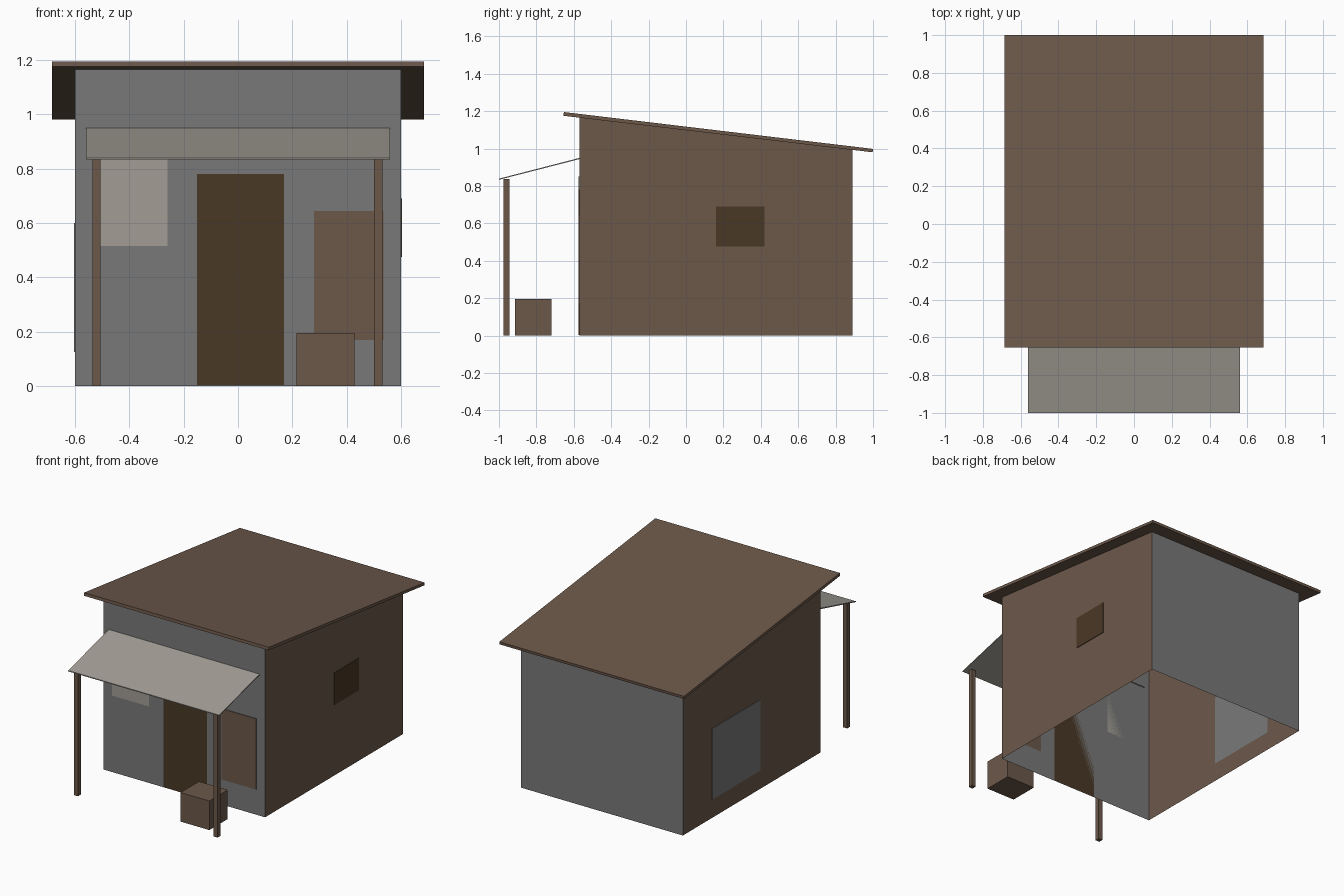
import bpy

if "Cube" in bpy.data.objects:
    bpy.data.objects.remove(bpy.data.objects["Cube"])


def linear(c):
    c /= 255
    return c / 12.92 if c <= 0.04045 else ((c + 0.055) / 1.055) ** 2.4


def material(name, rgb):
    m = bpy.data.materials.new(name)
    m.diffuse_color = (*[linear(c) for c in rgb], 1)
    m.use_nodes = True
    m.node_tree.nodes["Principled BSDF"].inputs["Base Color"].default_value = m.diffuse_color
    return m


BROWN = material("wood_brown", (108, 88, 74))
GREY = material("plaster_grey", (121, 121, 121))
DARK = material("dark_brown", (74, 56, 38))
PALE = material("pale_canvas", (162, 158, 149))


def make(name, verts, faces, mats, indices=None):
    me = bpy.data.meshes.new(name)
    me.from_pydata(verts, [], faces)
    for m in mats:
        me.materials.append(m)
    for p, i in zip(me.polygons, indices or []):
        p.material_index = i
    ob = bpy.data.objects.new(name, me)
    bpy.context.collection.objects.link(ob)
    return ob


def prism(name, x0, x1, profile, mat):
    """Extrude a (y, z) profile, counter-clockwise seen from +x, along x."""
    n = len(profile)
    verts = [(x, y, z) for x in (x0, x1) for y, z in profile]
    faces = [tuple(reversed(range(n))), tuple(range(n, 2 * n))]
    faces += [(i, (i + 1) % n, n + (i + 1) % n, n + i) for i in range(n)]
    return make(name, verts, faces, [mat])


def box(name, x, y, z, mat):
    profile = [(y[0], z[0]), (y[1], z[0]), (y[1], z[1]), (y[0], z[1])]
    return prism(name, x[0], x[1], profile, mat)


# Wall shell, open below: grey front and back, brown sides
W, F, B = 0.6, -0.57, 0.89
corners = [(-W, F, 1.167), (W, F, 1.167), (W, B, 0.994), (-W, B, 0.994)]
verts = [(x, y, 0) for x, y, _ in corners] + corners
walls = [(i, (i + 1) % 4, 4 + (i + 1) % 4, 4 + i) for i in range(4)]
make("walls", verts, walls, [GREY, BROWN], [0, 1, 0, 1])

# Sloping roof slab with overhang
prism("roof", -0.685, 0.685,
      [(-0.655, 1.175), (0.998, 0.98), (1.0, 0.998), (-0.653, 1.195)], BROWN)

# Canvas awning, its upper edge set just into the front wall
prism("awning", -0.56, 0.56,
      [(-1.0, 0.833), (-0.563, 0.945), (-0.565, 0.951), (-1.0, 0.839)], PALE)

# Awning posts and crate
for side, x in (("left", -0.52), ("right", 0.516)):
    box(side + "_post", (x - 0.015, x + 0.015), (-0.975, -0.945), (0, 0.838), BROWN)
box("crate", (0.215, 0.428), (-0.915, -0.72), (0, 0.195), BROWN)

# Thin plates on the front wall
T = 0.004
for name, x, z, mat in (("door", (-0.15, 0.17), (0.004, 0.78), DARK),
                        ("front_window", (-0.535, -0.26), (0.515, 0.85), PALE),
                        ("front_board", (0.28, 0.535), (0.17, 0.645), BROWN)):
    box(name, x, (F - T, F), z, mat)

# Thin plates on the side walls
box("right_window", (W, W + T), (0.16, 0.42), (0.475, 0.69), DARK)
box("left_panel", (-W - T, -W), (0.075, 0.583), (0.125, 0.6), GREY)
